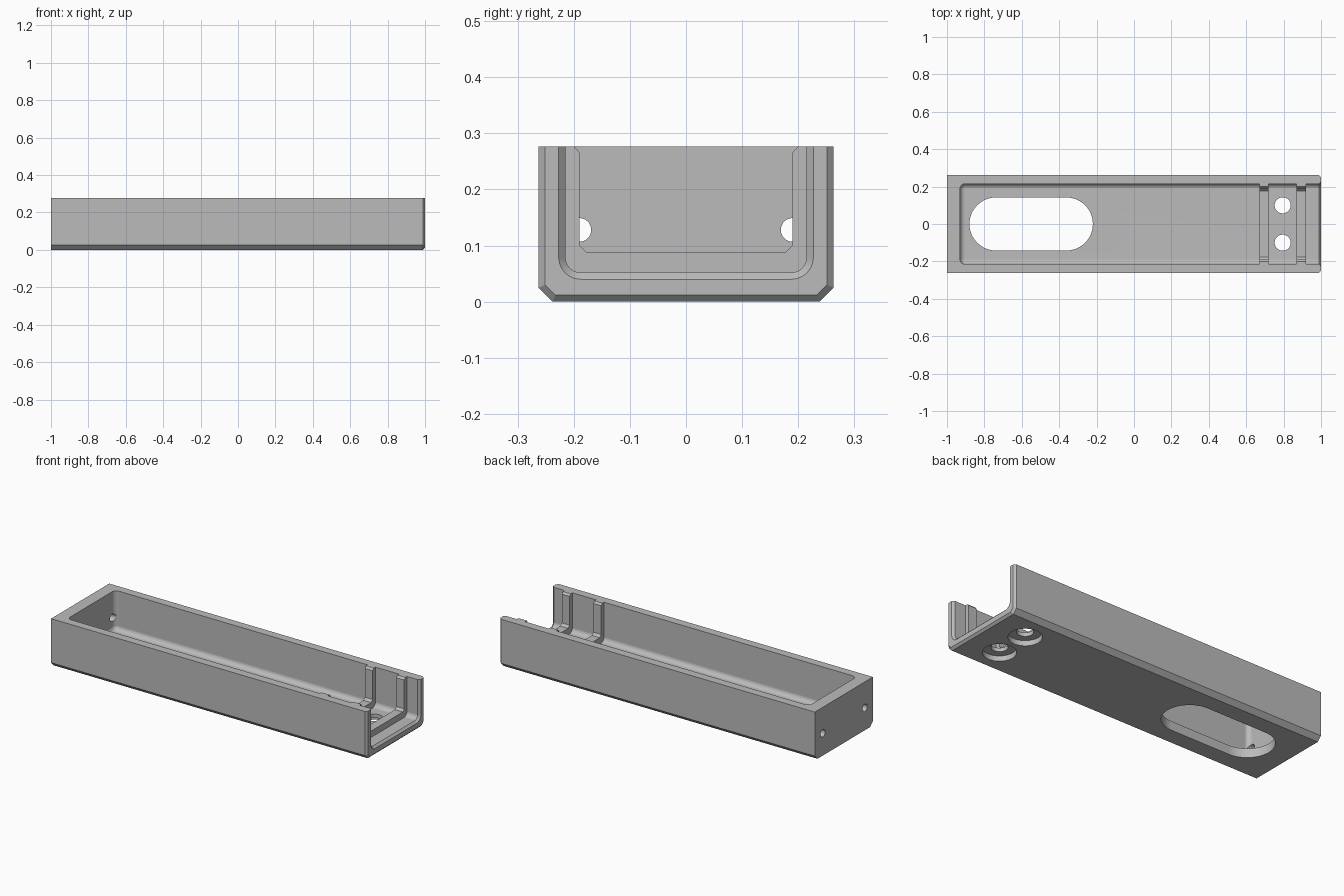
import bpy
import bmesh
import math

cube = bpy.data.objects.get("Cube")
if cube:
    bpy.data.objects.remove(cube, do_unlink=True)

HALF_W, HEIGHT, CHAMFER = 0.263, 0.277, 0.012
INNER_W, FLOOR, FILLET = 0.215, 0.052, 0.027
ABOVE = 0.4

grey = bpy.data.materials.new("plain grey")
grey.use_nodes = True
colour = (0.5, 0.5, 0.5, 1)
grey.diffuse_color = colour
grey.node_tree.nodes["Principled BSDF"].inputs["Base Color"].default_value = colour


def loft(name, sections):
    """Solid through a list of (x, [(y, z), ...]) cross-sections."""
    bm = bmesh.new()
    rings = [[bm.verts.new((x, y, z)) for y, z in pts] for x, pts in sections]
    for a, b in zip(rings, rings[1:]):
        n = len(a)
        for i in range(n):
            j = (i + 1) % n
            bm.faces.new((a[i], a[j], b[j], b[i]))
    bm.faces.new(rings[0])
    bm.faces.new(rings[-1])
    bmesh.ops.recalc_face_normals(bm, faces=bm.faces)
    mesh = bpy.data.meshes.new(name)
    bm.to_mesh(mesh)
    bm.free()
    mesh.materials.append(grey)
    obj = bpy.data.objects.new(name, mesh)
    bpy.context.collection.objects.link(obj)
    return obj


def mirrored(half):
    """Complete a half profile given on the +y side from top to bottom."""
    return half + [(-y, z) for y, z in reversed(half)]


def channel(grow=0.0):
    """Round-cornered trough profile, offset outward by grow."""
    w, z, r = INNER_W + grow, FLOOR - grow, max(FILLET + grow, 0.001)
    arc = [math.radians(a) for a in range(0, 91, 15)]
    return mirrored([(w, ABOVE)] + [(w - r + r * math.cos(a), z + r - r * math.sin(a)) for a in arc])


def shell(inset=0.0):
    """Outer profile with chamfered lower edges."""
    c = 0.025 + inset * math.tan(math.pi / 8)
    w = HALF_W - inset
    return mirrored([(w, HEIGHT), (w, c), (HALF_W - c, inset)])


def cylinder(name, radius, depth, location, along_x=False):
    rotation = (0, math.pi / 2, 0) if along_x else (0, 0, 0)
    bpy.ops.mesh.primitive_cylinder_add(vertices=48, radius=radius, depth=depth,
                                        location=location, rotation=rotation)
    obj = bpy.context.object
    obj.name = name
    return obj


# Outer body, chamfered around the open end
tray = loft("tray", [(-1, shell()), (1 - CHAMFER, shell()), (1, shell(CHAMFER))])

# Main cavity with a filleted closed end
steps = [math.radians(a) for a in range(0, 91, 15)]
main = [(-0.93 + FILLET * (1 - math.cos(a)), channel(-FILLET * (1 - math.sin(a)))) for a in steps]
cutters = [loft("main_cavity", main + [(0.67, channel())])]

# Pocket between the ribs, and the flared mouth
cutters.append(loft("rib_pocket", [(0.72, channel()), (0.87, channel())]))
cutters.append(loft("open_mouth", [(0.92, channel()), (1 - CHAMFER, channel()),
                                   (1 + CHAMFER, channel(2 * CHAMFER))]))

# Narrower opening through both ribs
opening = mirrored([(0.2, ABOVE), (0.2, HEIGHT), (0.19, 0.266), (0.19, 0.101), (0.177, 0.088)])
cutters.append(loft("rib_opening", [(0.6, opening), (0.95, opening)]))

# Long slot in the floor
slot_r, slot_x, slot_half = 0.142, -0.55, 0.188
slot = cylinder("floor_slot", slot_r, 0.4, (slot_x, 0, 0))
for v in slot.data.vertices:
    if abs(v.co.x) < 0.001:
        v.co.x = 0
bm = bmesh.new()
bm.from_mesh(slot.data)
bmesh.ops.bisect_plane(bm, geom=bm.verts[:] + bm.edges[:] + bm.faces[:],
                       plane_co=(0.001, 0, 0), plane_no=(1, 0, 0))
for v in bm.verts:
    v.co.x += slot_half if v.co.x > 0.0005 else -slot_half
bm.to_mesh(slot.data)
bm.free()
cutters.append(slot)

# Counterbored floor holes and end wall holes
for side in (-1, 1):
    cutters.append(cylinder("screw_hole", 0.043, 0.3, (0.795, side * 0.1, 0)))
    cutters.append(cylinder("counterbore", 0.086, 0.06, (0.795, side * 0.1, 0)))
    cutters.append(cylinder("wall_hole", 0.021, 0.2, (-1, side * 0.19, 0.128), True))

# Cut everything out of the body
bpy.ops.object.select_all(action="DESELECT")
bpy.context.view_layer.objects.active = tray
tray.select_set(True)
for cutter in cutters:
    cutter.hide_render = True
    mod = tray.modifiers.new("cut", "BOOLEAN")
    mod.operation = "DIFFERENCE"
    mod.solver = "EXACT"
    mod.object = cutter
    bpy.ops.object.modifier_apply(modifier=mod.name)
    bpy.data.objects.remove(cutter, do_unlink=True)

# One material, smooth fillets and crisp edges
tray.data.materials.clear()
tray.data.materials.append(grey)
for poly in tray.data.polygons:
    poly.material_index = 0
bpy.ops.object.shade_smooth_by_angle(angle=math.radians(25))
weighted = tray.modifiers.new("even_shading", "WEIGHTED_NORMAL")
weighted.keep_sharp = True
